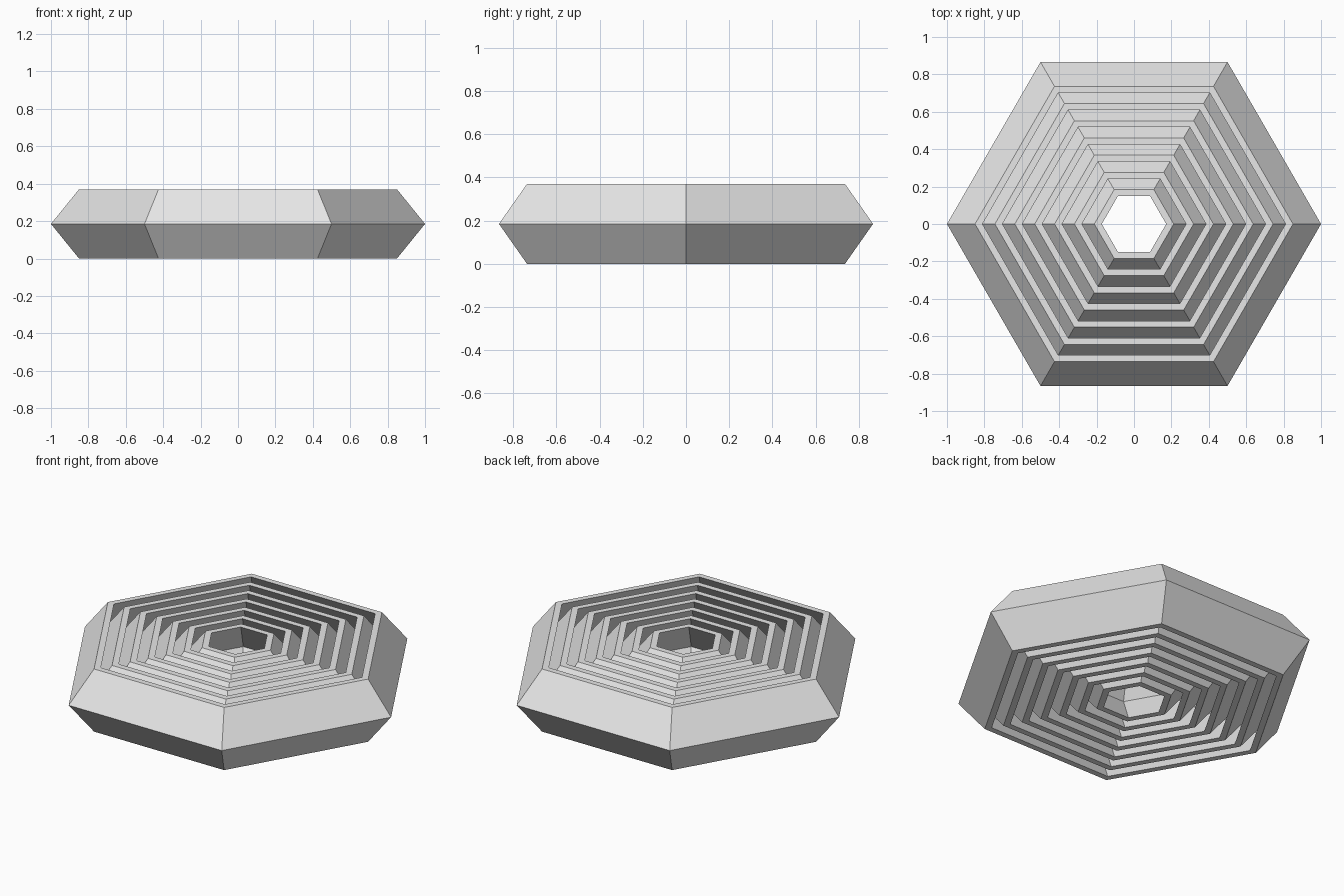
import bpy
import bmesh
from math import cos, sin, tau

SIDES = 6
RINGS = 7
HEIGHT = 0.37
TOP_RADIUS = 0.85    # outer radius at the rims of the largest ring
BULGE = 0.15         # how far the middle of the wall stands out
THICKNESS = 0.04
SPACING = 0.1063

cube = bpy.data.objects.get("Cube")
if cube:
    bpy.data.objects.remove(cube, do_unlink=True)

grey = bpy.data.materials.new("light_grey")
colour = (0.8, 0.8, 0.8, 1.0)
grey.diffuse_color = colour
grey.use_nodes = True
grey.node_tree.nodes["Principled BSDF"].inputs["Base Color"].default_value = colour


def hexagon(bm, radius, z):
    return [bm.verts.new((radius * cos(tau * i / SIDES), radius * sin(tau * i / SIDES), z))
            for i in range(SIDES)]


def chevron_ring(name, rim):
    """Closed six-sided ring whose wall bends outwards at mid height."""
    inner = rim - THICKNESS
    profile = [(rim, 0), (rim + BULGE, HEIGHT / 2), (rim, HEIGHT),
               (inner, HEIGHT), (inner + BULGE, HEIGHT / 2), (inner, 0)]
    bm = bmesh.new()
    loops = [hexagon(bm, r, z) for r, z in profile]
    for k, lower in enumerate(loops):
        upper = loops[(k + 1) % len(loops)]
        for i in range(SIDES):
            j = (i + 1) % SIDES
            bm.faces.new((lower[i], lower[j], upper[j], upper[i]))
    bmesh.ops.recalc_face_normals(bm, faces=bm.faces)
    mesh = bpy.data.meshes.new(name)
    bm.to_mesh(mesh)
    bm.free()
    mesh.materials.append(grey)
    ring = bpy.data.objects.new(name, mesh)
    bpy.context.collection.objects.link(ring)


# Nested rings, from the outermost inwards
for n in range(RINGS):
    chevron_ring(f"hexagonal_ring_{n + 1}", TOP_RADIUS - n * SPACING)
